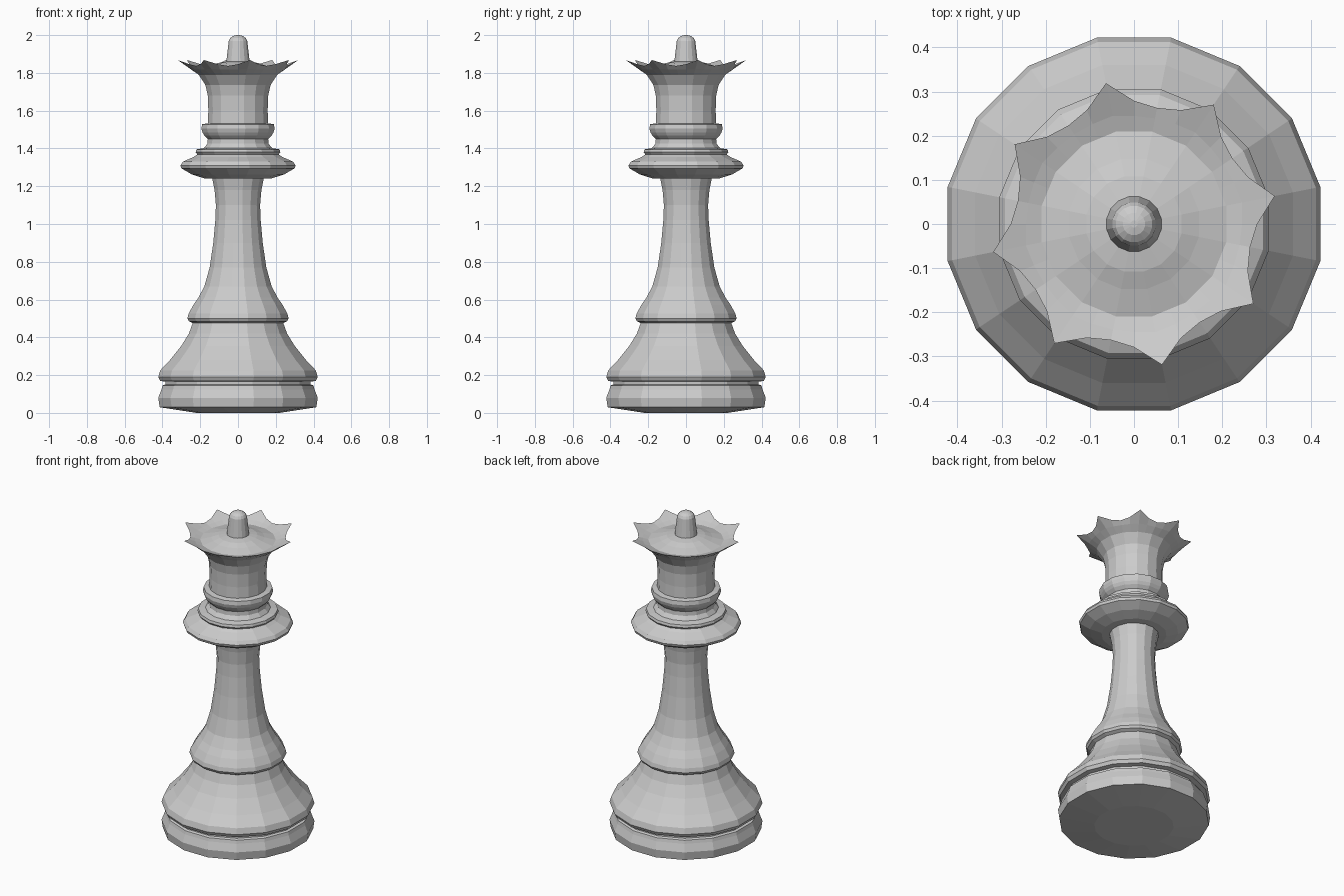
import bpy, bmesh
from math import sin, cos, pi

SIDES = 16
FLAT = cos(pi / SIDES)  # half width of a 16-gon relative to its corner radius


def make_object(name, rings):
    """Skin a stack of equal-length point rings; close both ends."""
    bm = bmesh.new()
    loops = [[bm.verts.new(p) for p in ring] for ring in rings]
    n = len(loops[0])
    for a, b in zip(loops, loops[1:]):
        for i in range(n):
            j = (i + 1) % n
            bm.faces.new((a[i], a[j], b[j], b[i]))
    bm.faces.new(loops[0][::-1])
    bm.faces.new(loops[-1])
    bmesh.ops.recalc_face_normals(bm, faces=bm.faces)
    mesh = bpy.data.meshes.new(name)
    bm.to_mesh(mesh)
    bm.free()
    obj = bpy.data.objects.new(name, mesh)
    bpy.context.collection.objects.link(obj)
    return obj


def lathe(name, profile):
    """Turn a (half width, z) profile into a 16-sided solid."""
    angles = [(i + 0.5) * 2 * pi / SIDES for i in range(SIDES)]
    return make_object(name, [[(w / FLAT * cos(a), w / FLAT * sin(a), z)
                               for a in angles] for w, z in profile])


# Stepped foot and flared lower body
lathe("base", [
    (0.22, 0.0), (0.415, 0.03), (0.422, 0.08), (0.405, 0.125), (0.40, 0.145),
    (0.385, 0.15), (0.385, 0.165), (0.412, 0.17), (0.422, 0.19), (0.412, 0.225),
    (0.36, 0.28), (0.30, 0.355), (0.26, 0.42), (0.24, 0.475)])

# Slender stem with a rounded foot ring
lathe("stem", [
    (0.24, 0.475), (0.26, 0.485), (0.268, 0.50), (0.262, 0.525), (0.237, 0.57),
    (0.21, 0.61), (0.178, 0.67), (0.15, 0.77), (0.131, 0.90), (0.12, 1.02),
    (0.117, 1.10), (0.124, 1.18), (0.138, 1.25)])

# Wide disc collar and the narrower ring above it
lathe("collar", [
    (0.137, 1.24), (0.18, 1.242), (0.245, 1.263), (0.30, 1.295), (0.305, 1.31),
    (0.292, 1.33), (0.235, 1.355), (0.215, 1.368), (0.224, 1.38), (0.22, 1.395),
    (0.18, 1.402), (0.162, 1.425), (0.16, 1.45), (0.178, 1.468), (0.188, 1.485),
    (0.194, 1.505), (0.19, 1.528), (0.16, 1.533)])

# Neck that flares toward the crown
lathe("neck", [
    (0.16, 1.525), (0.157, 1.60), (0.16, 1.68), (0.172, 1.735), (0.208, 1.79)])

# Crown: eight points, four rim vertices per point, around a shallow dish
tip_pattern = [(0.045, 0.028), (-0.001, 0.006), (-0.012, -0.003), (-0.001, 0.006)]
crown_profile = [  # radius, z, share of the tip pattern
    (0.212, 1.79, 0), (0.249, 1.818, 0.1), (0.28, 1.84, 1), (0.245, 1.832, 0.1),
    (0.213, 1.822, 0), (0.15, 1.838, 0), (0.11, 1.852, 0), (0.05, 1.862, 0)]
crown_rings = []
for r, z, share in crown_profile:
    ring = []
    for i in range(2 * SIDES):
        dr, dz = tip_pattern[i % 4]
        a = (i + 1) * pi / SIDES
        rad = r * (FLAT if i % 2 and not share else 1) + dr * share
        ring.append((rad * cos(a), rad * sin(a), z + dz * share))
    crown_rings.append(ring)
make_object("crown", crown_rings)

# Small domed finial
lathe("finial", [
    (0.063, 1.85), (0.049, 1.97), (0.041, 1.985), (0.025, 1.996), (0.008, 2.0)])
